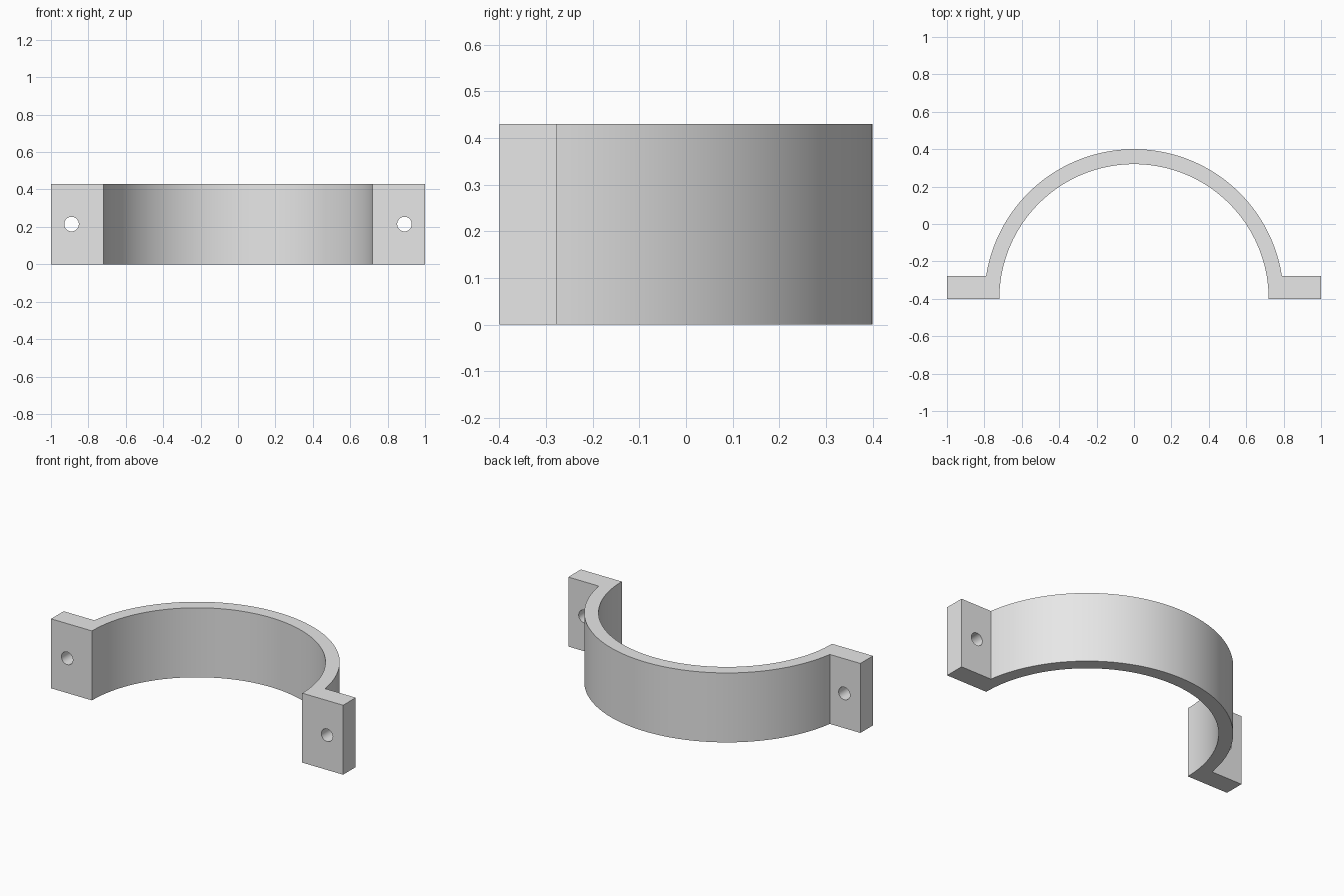
import bpy
import bmesh
from math import asin, cos, pi, radians, sin

cube = bpy.data.objects.get("Cube")
if cube:
    bpy.data.objects.remove(cube, do_unlink=True)

HEIGHT = 0.43
FRONT = -0.4            # mating plane, also the arc centre
INNER, OUTER = 0.72, 0.80
TAB = 0.123             # thickness of the bolting tabs
HOLE_X, HOLE_R = 0.89, 0.039
STEPS = 90

grey = bpy.data.materials.new("light grey")
grey.use_nodes = True
grey.diffuse_color = (0.8, 0.8, 0.8, 1)
grey.node_tree.nodes["Principled BSDF"].inputs["Base Color"].default_value = (0.8, 0.8, 0.8, 1)


def arc(radius, start, end):
    angles = [start + (end - start) * i / STEPS for i in range(STEPS + 1)]
    return [(radius * cos(a), FRONT + radius * sin(a)) for a in angles]


# Clamp outline: right-hand tab, outer arc, left-hand tab, inner arc
meet = asin(TAB / OUTER)
outline = [(1, FRONT), (1, FRONT + TAB)]
outline += arc(OUTER, meet, pi - meet)
outline += [(-1, FRONT + TAB), (-1, FRONT)]
outline += arc(INNER, pi, 0)

bm = bmesh.new()
base = bm.faces.new([bm.verts.new((x, y, 0)) for x, y in outline])
top = bmesh.ops.extrude_face_region(bm, geom=[base])["geom"]
bmesh.ops.translate(bm, vec=(0, 0, HEIGHT),
                    verts=[v for v in top if isinstance(v, bmesh.types.BMVert)])
bmesh.ops.recalc_face_normals(bm, faces=bm.faces)
mesh = bpy.data.meshes.new("half_clamp")
bm.to_mesh(mesh)
bm.free()
mesh.materials.append(grey)
clamp = bpy.data.objects.new("half_clamp", mesh)
bpy.context.collection.objects.link(clamp)

# Bolt holes through both tabs
cutters = []
for side in (-1, 1):
    bpy.ops.mesh.primitive_cylinder_add(
        vertices=48, radius=HOLE_R, depth=TAB * 2,
        location=(side * HOLE_X, FRONT + TAB / 2, HEIGHT / 2),
        rotation=(pi / 2, 0, 0))
    cutter = bpy.context.object
    cutter.name = "bolt_hole_cutter"
    cutter.hide_render = True
    cutter.data.materials.append(grey)
    cut = clamp.modifiers.new("bolt_hole", "BOOLEAN")
    cut.operation = "DIFFERENCE"
    cut.solver = "EXACT"
    cut.object = cutter
    cutters.append(cutter)

bpy.ops.object.select_all(action="DESELECT")
clamp.select_set(True)
bpy.context.view_layer.objects.active = clamp
for name in [m.name for m in clamp.modifiers]:
    bpy.ops.object.modifier_apply(modifier=name)
for cutter in cutters:
    bpy.data.objects.remove(cutter, do_unlink=True)
bpy.ops.object.shade_smooth_by_angle(angle=radians(30))
